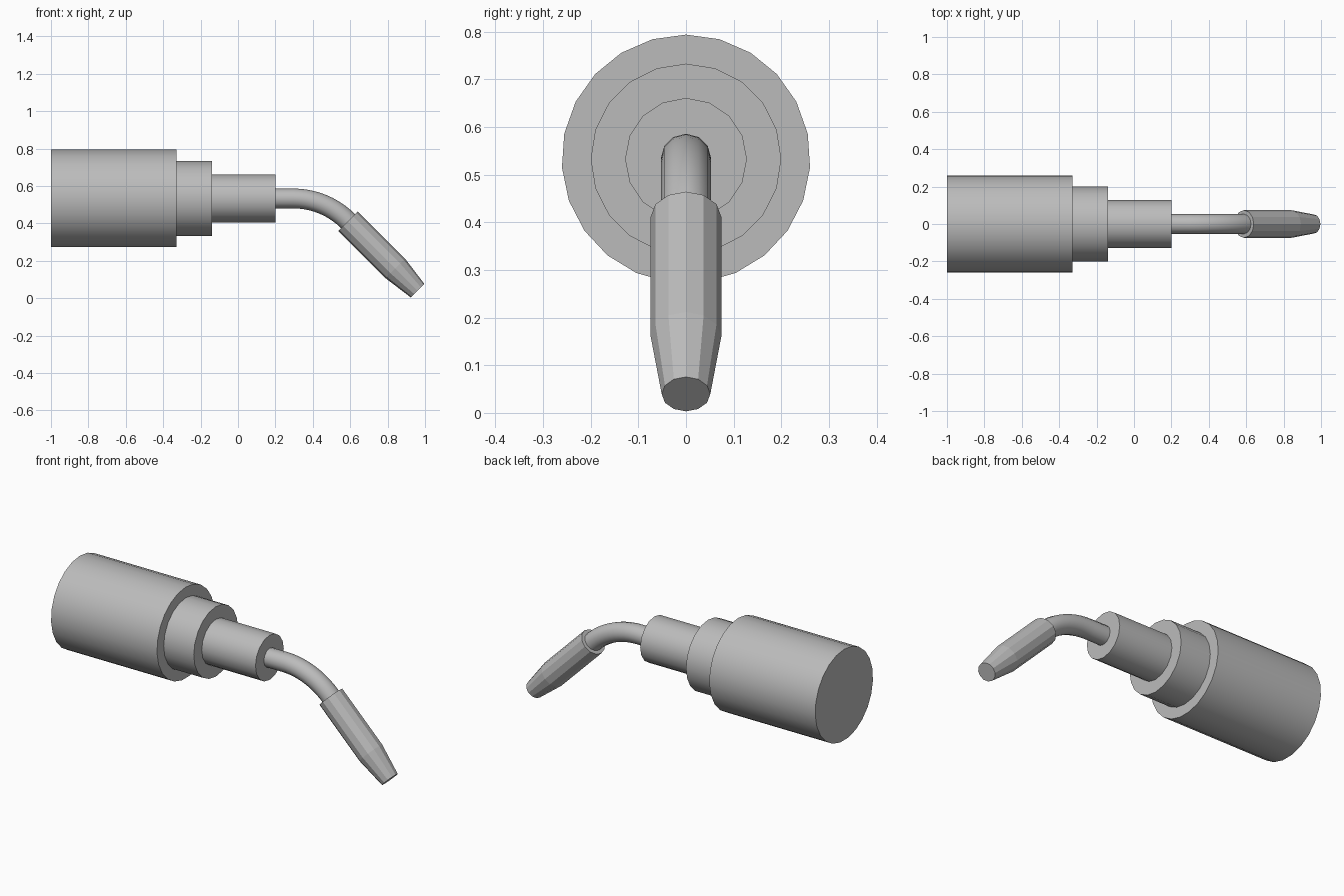
import bpy, math
from mathutils import Matrix, Vector

cube = bpy.data.objects.get("Cube")
if cube:
    bpy.data.objects.remove(cube, do_unlink=True)

grey = bpy.data.materials.new("plain grey")
grey.use_nodes = True
colour = (0.5, 0.5, 0.5, 1)
grey.diffuse_color = colour
grey.node_tree.nodes["Principled BSDF"].inputs["Base Color"].default_value = colour

AXIS_Z = 0.533


def finish(obj, smooth_angle):
    obj.data.materials.append(grey)
    bpy.ops.object.select_all(action="DESELECT")
    obj.select_set(True)
    bpy.context.view_layer.objects.active = obj
    if smooth_angle:
        bpy.ops.object.shade_smooth_by_angle(angle=math.radians(smooth_angle))


def lathe(name, origin, direction, profile, sides, smooth_angle=0):
    """Closed round part: profile is (distance along direction, radius)."""
    d = Vector(direction).normalized()
    side = Vector((0, 1, 0))
    up = d.cross(side)
    if up.z < 0:
        up.negate()
    verts, faces = [], []
    for along, radius in profile:
        for i in range(sides):
            a = math.tau * i / sides
            offset = up * math.cos(a) + side * math.sin(a)
            verts.append(Vector(origin) + d * along + offset * radius)
    for ring in range(len(profile) - 1):
        for i in range(sides):
            j = (i + 1) % sides
            a, b = ring * sides, (ring + 1) * sides
            faces.append((a + j, a + i, b + i, b + j))
    faces.append(tuple(range(sides)))
    last = (len(profile) - 1) * sides
    faces.append(tuple(reversed(range(last, last + sides))))
    mesh = bpy.data.meshes.new(name)
    mesh.from_pydata(verts, [], faces)
    mesh.validate()
    # Consistent outward normals
    import bmesh
    bm = bmesh.new()
    bm.from_mesh(mesh)
    bmesh.ops.recalc_face_normals(bm, faces=bm.faces)
    bm.to_mesh(mesh)
    bm.free()
    obj = bpy.data.objects.new(name, mesh)
    bpy.context.collection.objects.link(obj)
    finish(obj, smooth_angle)
    return obj


# Stepped cylindrical handle
for name, start, end, radius, sides in (
    ("handle_body", -1.0, -0.33, 0.261, 23),
    ("handle_collar", -0.33, -0.14, 0.2, 20),
    ("handle_neck", -0.14, 0.2, 0.128, 16),
):
    lathe(name, (start, 0, AXIS_Z), (1, 0, 0),
          [(0, radius), (end - start, radius)], sides, 35)

# Bent tube: straight lead, then a 45 degree arc
bend_x, bend_r, steps = 0.296, 0.413, 10
path = [(0.19, AXIS_Z)]
for i in range(steps + 1):
    a = math.radians(45) * i / steps
    path.append((bend_x + bend_r * math.sin(a), AXIS_Z - bend_r * (1 - math.cos(a))))
nozzle_x, nozzle_z = path[-1]
path.append((nozzle_x + 0.02, nozzle_z - 0.02))

curve = bpy.data.curves.new("bent_tube", "CURVE")
curve.dimensions = "3D"
curve.bevel_depth = 0.053
curve.bevel_resolution = 4
curve.use_fill_caps = True
spline = curve.splines.new("POLY")
spline.points.add(len(path) - 1)
for point, (x, z) in zip(spline.points, path):
    point.co = (x, 0, z, 1)
tube = bpy.data.objects.new("bent_tube", curve)
bpy.context.collection.objects.link(tube)
bpy.ops.object.select_all(action="DESELECT")
tube.select_set(True)
bpy.context.view_layer.objects.active = tube
bpy.ops.object.convert(target="MESH")
finish(bpy.context.view_layer.objects.active, 40)

# Faceted nozzle, tapering to its tip
lathe("nozzle", (nozzle_x, 0, nozzle_z), (1, 0, -1),
      [(0, 0.074), (0.357, 0.074), (0.527, 0.051)], 12)
